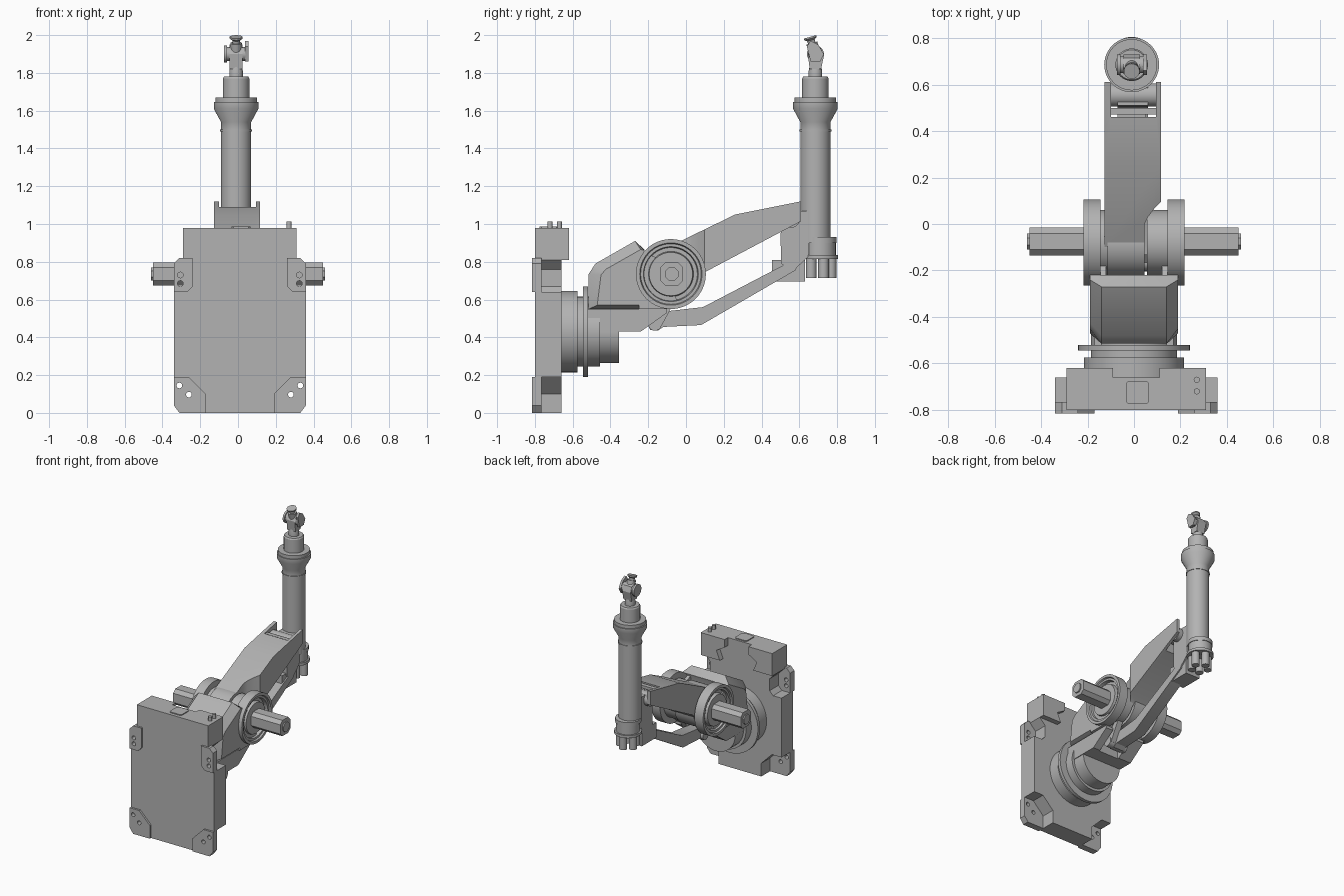
import bpy, bmesh, math
from mathutils import Vector

cube = bpy.data.objects.get("Cube")
if cube:
    bpy.data.objects.remove(cube)

grey = bpy.data.materials.new("machine grey")
grey.use_nodes = True
grey.diffuse_color = (0.45, 0.45, 0.45, 1)
grey.node_tree.nodes["Principled BSDF"].inputs["Base Color"].default_value = grey.diffuse_color

AXIS = {"x": Vector((1, 0, 0)), "y": Vector((0, 1, 0)), "z": Vector((0, 0, 1))}


def finish(name, bm):
    bmesh.ops.remove_doubles(bm, verts=bm.verts, dist=1e-5)
    bmesh.ops.recalc_face_normals(bm, faces=bm.faces)
    me = bpy.data.meshes.new(name)
    bm.to_mesh(me)
    bm.free()
    me.materials.append(grey)
    ob = bpy.data.objects.new(name, me)
    bpy.context.collection.objects.link(ob)
    return ob


def loft(name, axis, sections):
    """Join equal outlines placed at offsets along an axis."""
    put = {"x": lambda p, t: (t, p[0], p[1]),
           "y": lambda p, t: (p[0], t, p[1]),
           "z": lambda p, t: (p[0], p[1], t)}[axis]
    bm = bmesh.new()
    rings = [[bm.verts.new(put(p, t)) for p in pts] for t, pts in sections]
    for a, b in zip(rings, rings[1:]):
        for i in range(len(a)):
            j = (i + 1) % len(a)
            bm.faces.new((a[i], a[j], b[j], b[i]))
    bm.faces.new(rings[0])
    bm.faces.new(rings[-1])
    return finish(name, bm)


def prism(name, axis, a, b, pts):
    return loft(name, axis, [(a, pts), (b, pts)])


def rect(u0, u1, v0, v1):
    return [(u0, v0), (u1, v0), (u1, v1), (u0, v1)]


def octagon(u, v, h, c):
    return [(u + h, v - c), (u + h, v + c), (u + c, v + h), (u - c, v + h),
            (u - h, v + c), (u - h, v - c), (u - c, v - h), (u + c, v - h)]


def lathe(name, direction, origin, profile, steps=48):
    """Turn (radius, distance) pairs about a direction, closed on the axis."""
    d = AXIS[direction] if isinstance(direction, str) else direction.normalized()
    bm = bmesh.new()
    pts = [(0, profile[0][1])] + profile + [(0, profile[-1][1])]
    vs = [bm.verts.new((r, 0, t)) for r, t in pts]
    es = [bm.edges.new(p) for p in zip(vs, vs[1:])]
    bmesh.ops.spin(bm, geom=vs + es, cent=(0, 0, 0), axis=(0, 0, 1),
                   angle=2 * math.pi, steps=steps)
    m = AXIS["z"].rotation_difference(d).to_matrix().to_4x4()
    m.translation = origin
    bm.transform(m)
    return finish(name, bm)


def cut(ob, cutter):
    mod = ob.modifiers.new("cut", "BOOLEAN")
    mod.operation = "DIFFERENCE"
    mod.solver = "EXACT"
    mod.object = cutter
    deps = bpy.context.evaluated_depsgraph_get()
    me = bpy.data.meshes.new_from_object(ob.evaluated_get(deps))
    ob.modifiers.clear()
    ob.data = me
    bpy.data.objects.remove(cutter)


# Mounting plate with notched corners
MID = 0.01
half = [(0.18, 0), (0.18, 0.10), (0.27, 0.19), (0.35, 0.19), (0.35, 0.64), (0.28, 0.64),
        (0.25, 0.67), (0.25, 0.76), (0.30, 0.81), (0.30, 0.98)]


def side_pts(pts, s):
    return [(MID + s * x, z) for x, z in pts]


prism("base_plate", "y", -0.80, -0.66, side_pts(half, 1) + side_pts(half, -1)[::-1])
low = [(0.18, 0), (0.18, 0.10), (0.27, 0.19), (0.35, 0.19), (0.35, 0.04), (0.32, 0)]
high = [(0.25, 0.67), (0.25, 0.82), (0.32, 0.82), (0.35, 0.79), (0.35, 0.64), (0.28, 0.64)]
block = [(0.10, 0.98), (0.30, 0.98), (0.30, 0.81), (0.14, 0.81), (0.17, 0.88), (0.10, 0.92)]
for s, side in ((1, "left"), (-1, "right")):
    for name, pts, holes in (("lower", low, [(0.32, 0.145), (0.27, 0.097)]),
                             ("upper", high, [(0.315, 0.73), (0.315, 0.685)])):
        pad = prism(f"{name}_{side}_bracket", "y", -0.815, -0.765, side_pts(pts, s))
        for x, z in holes:
            cut(pad, lathe("hole_cutter", "y", (MID + s * x, -0.79, z),
                           [(0.015, -0.1), (0.015, 0.1)], 20))
    prism(f"{side}_top_block", "y", -0.66, -0.62, side_pts(block, s))
prism("top_cover", "z", 0.98, 0.987, octagon(0.015, -0.725, 0.05, 0.04))
for y in (-0.72, -0.67):
    lathe("top_pin", "z", (0.27, y, 0.98), [(0.013, 0), (0.013, 0.032)], 20)

# Turntable
lathe("turntable", "y", (0, 0, 0.43),
      [(0.215, -0.66), (0.215, -0.575), (0.185, -0.575), (0.185, -0.545), (0.24, -0.545),
       (0.24, -0.52), (0.185, -0.52), (0.185, -0.455), (0.13, -0.455)], 64)
drum = lathe("turntable_drum", "y", (0, 0, 0.43), [(0.165, -0.46), (0.165, -0.355)], 64)
cut(drum, prism("drum_cutter", "x", -0.3, 0.3, rect(-0.6, 0, 0.44, 0.8)))

# Carriage with a slot for the control rod, and hood
carriage = prism("carriage", "x", -0.17, 0.17,
                 [(-0.525, 0.55), (-0.10, 0.55), (-0.10, 0.53), (-0.24, 0.43), (-0.525, 0.43)])
cut(carriage, prism("slot_cutter", "x", -0.06, 0.11, rect(-0.25, 0.2, 0.3, 0.7)))
outer = [(-0.515, 0.55), (-0.515, 0.735), (-0.48, 0.79), (-0.27, 0.91),
         (-0.22, 0.865), (-0.24, 0.80), (-0.24, 0.55)]
inner = [(-0.47, 0.57), (-0.45, 0.73), (-0.425, 0.76), (-0.24, 0.865),
         (-0.22, 0.86), (-0.24, 0.80), (-0.24, 0.57)]
loft("hood", "x", [(-0.19, inner), (-0.14, outer), (0.14, outer), (0.19, inner)])
for s, side in ((1, "left"), (-1, "right")):
    a, b = sorted((s * 0.12, s * 0.19))
    prism(f"{side}_cheek", "x", a, b,
          [(-0.25, 0.55), (-0.25, 0.86), (-0.10, 0.80), (-0.05, 0.60), (-0.10, 0.55)])

    # Shoulder bearing and drive shaft
    start = 0.055 if s > 0 else 0.115
    lathe(f"{side}_shoulder_bearing", AXIS["x"] * s, (0, -0.08, 0.735),
          [(0.14, start), (0.14, 0.145), (0.185, 0.145), (0.185, 0.217), (0.165, 0.217),
           (0.16, 0.205), (0.145, 0.205), (0.14, 0.18), (0.12, 0.18), (0.115, 0.205)], 64)
    prism(f"{side}_drive_shaft", "x", s * 0.2, s * 0.45, octagon(-0.075, 0.735, 0.06, 0.035))
    prism(f"{side}_shaft_end", "x", s * 0.45, s * 0.46, octagon(-0.075, 0.735, 0.035, 0.015))

# Upper arm with a waisted left face and forked tip
lathe("upper_arm_hub", "x", (0, -0.08, 0.735), [(0.15, -0.115), (0.15, 0.045)])
arm = prism("upper_arm", "x", -0.127, 0.117,
            [(-0.10, 0.875), (0.26, 1.05), (0.61, 1.12), (0.61, 1.015),
             (0.10, 0.745), (0, 0.65), (-0.10, 0.65)])
cut(arm, prism("waist_cutter", "z", 0, 2,
               [(0.045, -0.5), (0.045, 0), (0.06, 0.03), (0.09, 0.07), (0.12, 0.10), (0.3, 0.10), (0.3, -0.5)]))
cut(arm, prism("fork_cutter", "x", -0.10, 0.095, rect(0.46, 0.8, 0.9, 1.3)))
prism("fork_bridge", "x", -0.11, 0.11, rect(0.47, 0.50, 1.0, 1.085))

# Crank and control rod of the parallel linkage
prism("crank", "x", 0.055, 0.10,
      [(-0.20, 0.47), (-0.13, 0.46), (0, 0.70), (-0.17, 0.74)])
prism("control_rod", "x", -0.03, 0.06,
      [(-0.205, 0.47), (-0.19, 0.44), (-0.15, 0.435), (-0.12, 0.455), (0.08, 0.465), (0.58, 0.755),
       (0.60, 0.80), (0.55, 0.80), (0.09, 0.56), (-0.13, 0.535)])
lathe("crank_pin", "x", (0, -0.165, 0.47), [(0.035, -0.05), (0.035, 0.105)], 24)

# Elbow
prism("elbow_block", "x", -0.07, 0.06,
      [(0.51, 1.07), (0.65, 1.07), (0.65, 0.83), (0.61, 0.79), (0.56, 0.75), (0.505, 0.79), (0.50, 0.93)])
lathe("elbow_pin", "x", (0, 0.555, 1.03), [(0.05, -0.10), (0.05, 0.095)], 32)
prism("rod_end_box", "x", -0.07, 0.05, rect(0.455, 0.63, 0.695, 0.81))

# Forearm
FX, FY = -0.01, 0.685
lathe("forearm", "z", (FX, FY, 0),
      [(0.08, 0.90), (0.08, 1.49), (0.084, 1.49), (0.084, 1.50), (0.08, 1.50), (0.08, 1.54),
       (0.118, 1.61), (0.118, 1.645), (0.11, 1.645), (0.11, 1.67), (0.07, 1.67), (0.07, 1.77),
       (0.064, 1.78), (0.036, 1.78), (0.036, 1.81), (0.028, 1.845)])
lathe("forearm_rear_housing", "z", (FX, 0.71, 0),
      [(0.095, 0.815), (0.095, 0.835), (0.083, 0.835), (0.083, 0.90), (0.088, 0.90), (0.088, 0.93)])
for i in range(5):
    a = math.radians(90 + 72 * i)
    lathe("wrist_motor", "z", (FX + 0.058 * math.cos(a), 0.71 + 0.058 * math.sin(a), 0),
          [(0.028, 0.715), (0.028, 0.82)], 20)

# Wrist and tool flange
prism("wrist_yoke", "x", -0.045, 0.025,
      [(0.655, 1.82), (0.715, 1.82), (0.73, 1.89), (0.715, 1.93), (0.67, 1.95), (0.645, 1.90)])
lathe("wrist_right_drum", "x", (0, 0.685, 1.90),
      [(0.045, -0.073), (0.045, -0.058), (0.036, -0.058), (0.036, 0.04)], 32)
prism("wrist_left_plate", "x", 0.038, 0.055,
      [(0.66, 1.86), (0.71, 1.86), (0.73, 1.90), (0.70, 1.95), (0.66, 1.97), (0.64, 1.94)])
lathe("tool_flange", Vector((0, -0.28, 1)), (FX, 0.682, 1.90),
      [(0.03, 0), (0.03, 0.06), (0.02, 0.06), (0.02, 0.075), (0.034, 0.085), (0.034, 0.094)], 32)

# Smooth the turned parts and keep hard edges
bpy.ops.object.select_all(action="DESELECT")
for ob in bpy.context.collection.objects:
    if ob.type == "MESH":
        ob.select_set(True)
        bpy.context.view_layer.objects.active = ob
bpy.ops.object.shade_smooth_by_angle(angle=math.radians(30))
